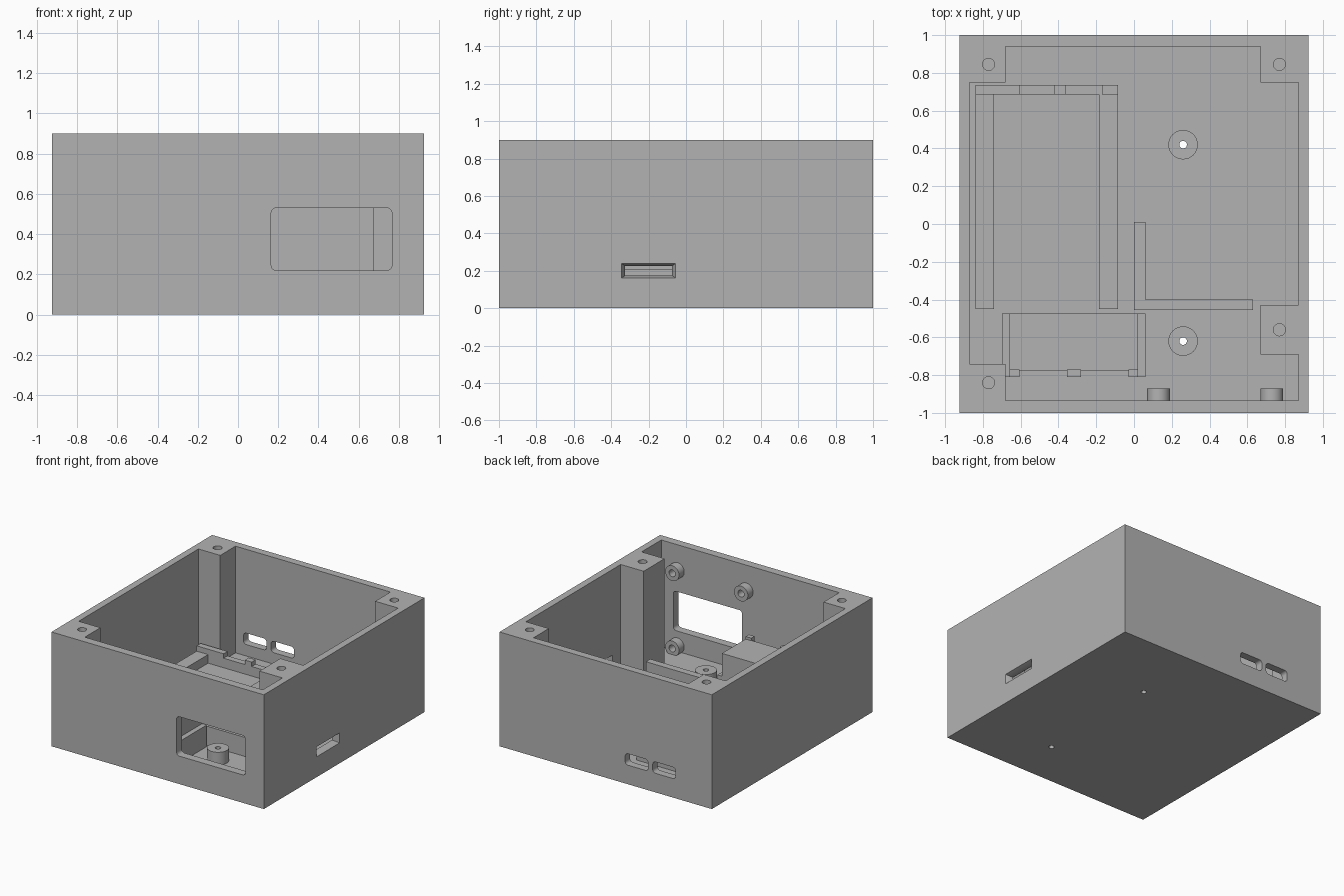
import bpy, bmesh, math
from mathutils import Vector

cube = bpy.data.objects.get("Cube")
if cube:
    bpy.data.objects.remove(cube, do_unlink=True)

grey = bpy.data.materials.new("plain grey")
grey.use_nodes = True
colour = (0.45, 0.45, 0.45, 1)
grey.diffuse_color = colour
grey.node_tree.nodes["Principled BSDF"].inputs["Base Color"].default_value = colour

FLOOR = 0.06
SEAT = FLOOR - 0.005      # parts sink slightly into the floor
parts = []


def place(u, v, w, axis):
    return Vector({"z": (u, v, w), "y": (u, w, v), "x": (w, u, v)}[axis])


def loft(name, start, end, a, b, axis="z"):
    """Solid between two matching outlines at a and b along an axis."""
    bm = bmesh.new()
    low = [bm.verts.new(place(u, v, a, axis)) for u, v in start]
    high = [bm.verts.new(place(u, v, b, axis)) for u, v in end]
    bm.faces.new(low)
    bm.faces.new(high)
    n = len(low)
    for i in range(n):
        j = (i + 1) % n
        bm.faces.new((low[i], low[j], high[j], high[i]))
    bmesh.ops.recalc_face_normals(bm, faces=bm.faces)
    mesh = bpy.data.meshes.new(name)
    bm.to_mesh(mesh)
    bm.free()
    mesh.materials.append(grey)
    obj = bpy.data.objects.new(name, mesh)
    bpy.context.collection.objects.link(obj)
    return obj


def prism(name, outline, a, b, axis="z"):
    return loft(name, outline, outline, a, b, axis)


def rect(u0, u1, v0, v1):
    return [(u0, v0), (u1, v0), (u1, v1), (u0, v1)]


def round_rect(u0, u1, v0, v1, r, steps=5):
    centres = [(u1 - r, v1 - r), (u0 + r, v1 - r), (u0 + r, v0 + r), (u1 - r, v0 + r)]
    return [(cu + r * math.cos(t), cv + r * math.sin(t))
            for q, (cu, cv) in enumerate(centres)
            for t in [math.pi / 2 * (q + k / steps) for k in range(steps + 1)]]


def circle(u, v, r, n=32):
    return [(u + r * math.cos(2 * math.pi * i / n), v + r * math.sin(2 * math.pi * i / n))
            for i in range(n)]


def cut(obj, cutter):
    cutter.hide_render = True
    mod = obj.modifiers.new("cut", "BOOLEAN")
    mod.operation = "DIFFERENCE"
    mod.solver = "EXACT"
    mod.object = cutter
    deps = bpy.context.evaluated_depsgraph_get()
    mesh = bpy.data.meshes.new_from_object(obj.evaluated_get(deps))
    obj.modifiers.clear()
    obj.data = mesh
    bpy.data.objects.remove(cutter, do_unlink=True)


def part(name, outline, a, b, axis="z"):
    obj = prism(name, outline, a, b, axis)
    parts.append(obj)
    return obj


# Open case with corner screw posts left standing in the cavity
case = part("case", rect(-0.925, 0.925, -1, 1), 0, 0.9)
cavity = [(-0.68, -0.935), (0.87, -0.935), (0.87, -0.69), (0.67, -0.69),
          (0.67, -0.43), (0.87, -0.43), (0.87, 0.75), (0.67, 0.75),
          (0.67, 0.94), (-0.68, 0.94), (-0.68, 0.75), (-0.87, 0.75),
          (-0.87, -0.74), (-0.68, -0.74)]
cut(case, prism("cavity", cavity, FLOOR, 1.1))
for x, y in [(-0.77, 0.845), (0.77, 0.845), (0.77, -0.56), (-0.77, -0.84)]:
    cut(case, prism("screw_hole", circle(x, y, 0.032), 0.5, 1.0))

# Front window, two rear port openings and the tapered side slot
cut(case, prism("window", round_rect(0.165, 0.765, 0.22, 0.53, 0.025), -1.1, -0.9, "y"))
for x in (-0.61, -0.37):
    cut(case, prism("port", round_rect(x, x + 0.2, 0.15, 0.24, 0.025), 0.9, 1.1, "y"))
cut(case, prism("slot", rect(-0.325, -0.075, 0.175, 0.225), 0.8, 0.95, "x"))
cut(case, loft("slot_flare", rect(-0.325, -0.075, 0.175, 0.225),
               rect(-0.36, -0.04, 0.15, 0.25), 0.885, 0.955, "x"))

# Floor standoffs with holes right through the base
for name, y in (("rear_standoff", 0.42), ("front_standoff", -0.62)):
    standoff = part(name, circle(0.26, y, 0.078), SEAT, 0.16)
    for obj in (case, standoff):
        cut(obj, prism("bore", circle(0.26, y, 0.02), -0.1, 0.3))

# Pegs around the window on the inside of the front wall
for x in (0.13, 0.73):
    for z in (0.107, 0.7):
        peg = part("window_peg", circle(x, z, 0.06), -0.94, -0.87, "y")
        cut(peg, prism("bore", circle(x, z, 0.027), -0.934, -0.8, "y"))

# Long board cradle: two rails and a notched end stop
for x in (-0.84, -0.185):
    part("cradle_rail", rect(x, x + 0.1, -0.45, 0.69), SEAT, 0.128)
part("cradle_end", rect(-0.84, -0.085, 0.685, 0.735), SEAT, 0.135)
for x0, x1 in ((-0.84, -0.605), (-0.42, -0.36), (-0.17, -0.085)):
    part("cradle_stop", rect(x0, x1, 0.685, 0.735), 0.13, 0.17)

# L-shaped locating wall beside the side slot
part("locating_wall", [(0, -0.455), (0.63, -0.455), (0.63, -0.4), (0.06, -0.4),
                       (0.06, 0.01), (0, 0.01)], SEAT, 0.21)

# Raised front block with side ledges and front tabs
part("front_block", rect(-0.66, 0.02, -0.775, -0.475), SEAT, 0.41)
for x in (-0.7, 0.02):
    part("block_ledge", rect(x, x + 0.04, -0.81, -0.475), SEAT, 0.23)
for x0, x1 in ((-0.66, -0.605), (-0.355, -0.28), (-0.03, 0.02)):
    part("block_tab", rect(x0, x1, -0.81, -0.77), SEAT, 0.43)

# Smooth the round parts, keep every edge sharp
bpy.ops.object.select_all(action="DESELECT")
for obj in parts:
    obj.select_set(True)
bpy.context.view_layer.objects.active = case
bpy.ops.object.shade_smooth_by_angle(angle=math.radians(30))
